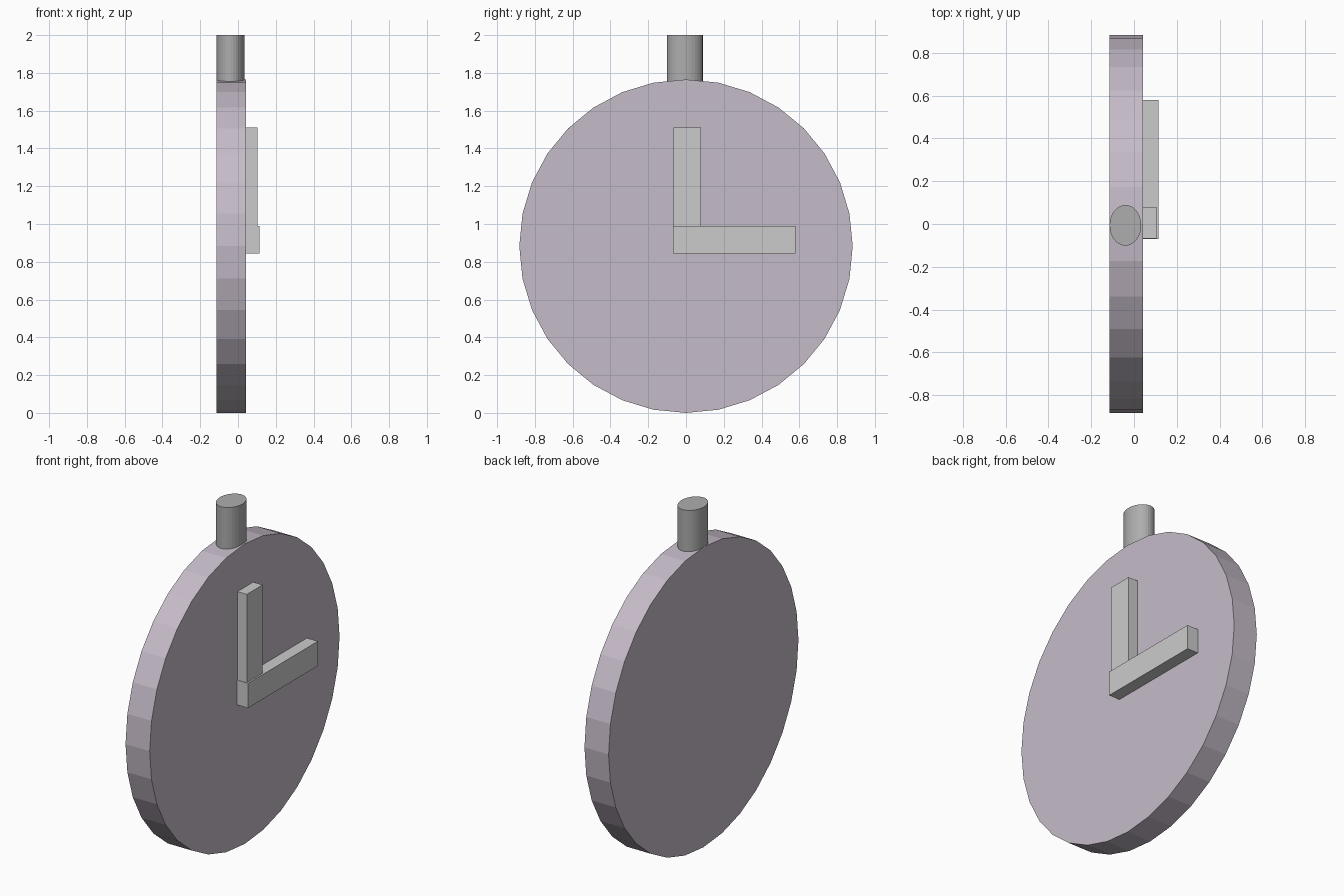
import bpy
from math import pi

if "Cube" in bpy.data.objects:
    bpy.data.objects.remove(bpy.data.objects["Cube"])


def paint(obj, color):
    mat = bpy.data.materials.new(obj.name + "_colour")
    mat.diffuse_color = (*color, 1)
    mat.use_nodes = True
    mat.node_tree.nodes["Principled BSDF"].inputs["Base Color"].default_value = mat.diffuse_color
    obj.data.materials.append(mat)


def place(obj, name, scale, color):
    obj.name = name
    obj.scale = scale
    bpy.ops.object.transform_apply(location=False, rotation=True, scale=True)
    paint(obj, color)
    return obj


def box(name, lo, hi, color):
    center = [(a + b) / 2 for a, b in zip(lo, hi)]
    bpy.ops.mesh.primitive_cube_add(size=1, location=center)
    return place(bpy.context.object, name, [b - a for a, b in zip(lo, hi)], color)


# Round watch case, axis along x, with a vertex at the very top and bottom
R, BACK, FACE = 0.8825, -0.114, 0.043
bpy.ops.mesh.primitive_cylinder_add(vertices=32, radius=R, depth=FACE - BACK,
                                    location=((BACK + FACE) / 2, 0, R),
                                    rotation=(0, pi / 2, 0))
place(bpy.context.object, "watch_case", (1, 1, 1), (0.56, 0.50, 0.58))

# Oval winding stem sunk slightly into the rim
bpy.ops.mesh.primitive_cylinder_add(vertices=32, radius=1, depth=1,
                                    location=(-0.04, -0.006, 1.85))
place(bpy.context.object, "winding_stem", (0.074, 0.095, 0.30), (0.42, 0.42, 0.42))

# Clock hands raised from the face
box("upright_hand", (FACE - 0.01, -0.067, 0.86), (0.104, 0.08, 1.51), (0.79, 0.82, 0.82))
box("level_hand", (FACE - 0.01, -0.07, 0.845), (0.114, 0.58, 0.99), (0.80, 0.78, 0.80))
